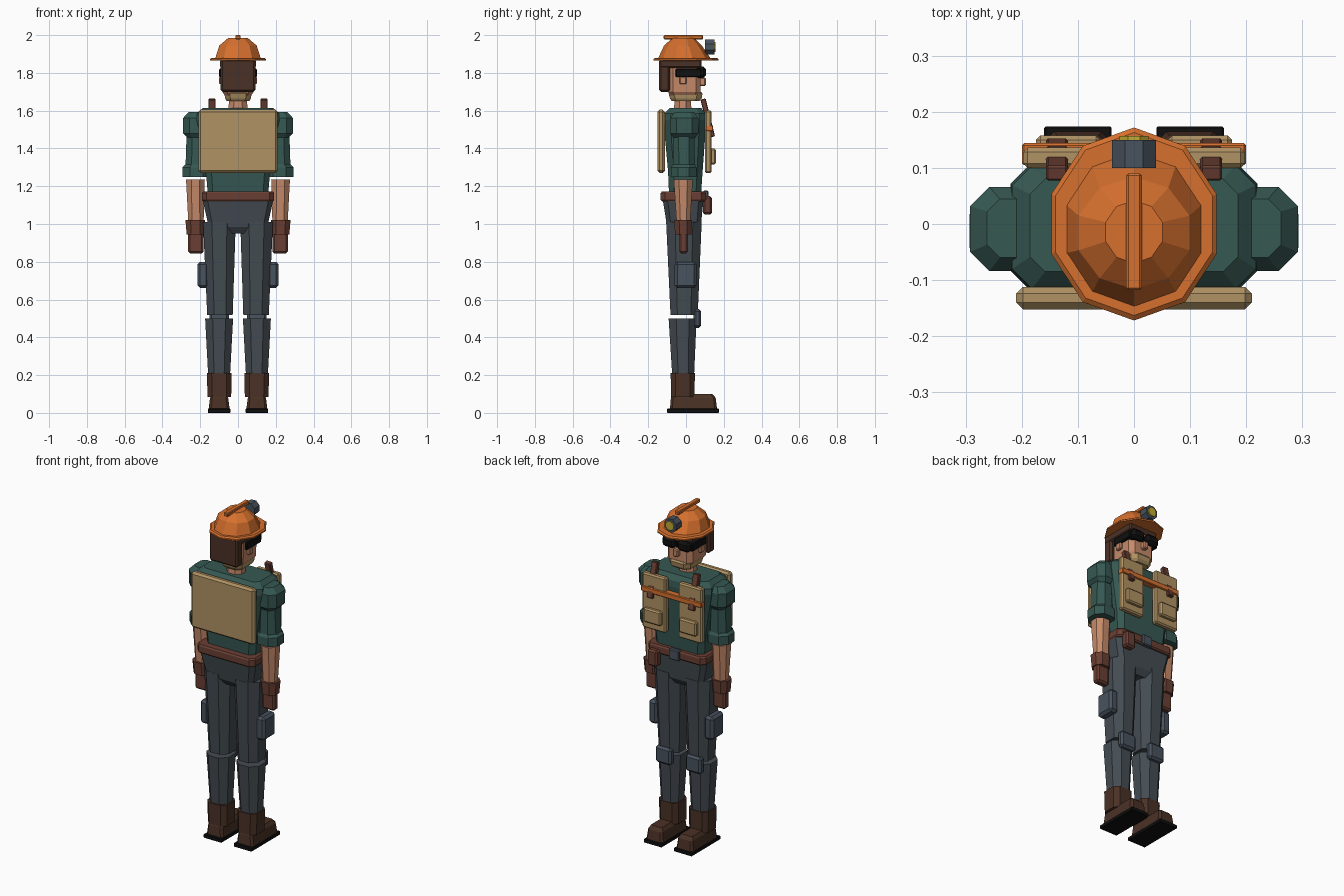
import bpy
import bmesh
from math import pi, cos, sin, radians
from mathutils import Matrix

if "Cube" in bpy.data.objects:
    bpy.data.objects.remove(bpy.data.objects["Cube"])


def material(name, *rgb):
    lin = [((c / 255 + 0.055) / 1.055) ** 2.4 for c in rgb] + [1]
    m = bpy.data.materials.new(name)
    m.use_nodes = True
    m.diffuse_color = lin
    bsdf = m.node_tree.nodes["Principled BSDF"]
    bsdf.inputs["Base Color"].default_value = lin
    bsdf.inputs["Roughness"].default_value = 0.9
    return m


orange = material("safety orange", 214, 112, 46)
tan = material("canvas tan", 176, 146, 99)
green = material("shirt green", 54, 88, 82)
grey = material("trouser grey", 68, 76, 82)
steel = material("pad grey", 72, 82, 94)
leather = material("leather brown", 106, 63, 51)
dark = material("dark brown", 74, 49, 37)
skin = material("skin", 198, 138, 106)
black = material("black", 16, 16, 17)
yellow = material("lamp yellow", 196, 170, 50)


def finish(name, bm, mat, bevel=0):
    bmesh.ops.recalc_face_normals(bm, faces=bm.faces)
    me = bpy.data.meshes.new(name)
    bm.to_mesh(me)
    bm.free()
    me.materials.append(mat)
    ob = bpy.data.objects.new(name, me)
    bpy.context.collection.objects.link(ob)
    if bevel:
        mod = ob.modifiers.new("bevel", "BEVEL")
        mod.width, mod.segments = bevel, 1
    return ob


def skin_rings(bm, rings):
    """Bridge equal-length loops of points and cap both ends."""
    loops = [[bm.verts.new(p) for p in ring] for ring in rings]
    n = len(loops[0])
    for a, b in zip(loops, loops[1:]):
        for i in range(n):
            bm.faces.new((a[i], a[(i + 1) % n], b[(i + 1) % n], b[i]))
    bm.faces.new(loops[0])
    bm.faces.new(loops[-1])


def loft(name, mat, rings, chamfer=0.3, s=1):
    """Stack chamfered rectangles given as (z, x0, x1, y0, y1)."""
    bm = bmesh.new()
    out = []
    for z, x0, x1, y0, y1 in rings:
        x0, x1 = sorted((s * x0, s * x1))
        c = chamfer * min(x1 - x0, y1 - y0)
        out.append([(x, y, z) for x, y in (
            (x0 + c, y0), (x1 - c, y0), (x1, y0 + c), (x1, y1 - c),
            (x1 - c, y1), (x0 + c, y1), (x0, y1 - c), (x0, y0 + c))])
    skin_rings(bm, out)
    return finish(name, bm, mat)


def box(name, mat, x, y, z, bevel=0.008, s=1, tilt=0):
    bm = bmesh.new()
    bmesh.ops.create_cube(bm, size=1)
    size = [b - a for a, b in (x, y, z)]
    mid = [(a + b) / 2 for a, b in (x, y, z)]
    mid[0] *= s
    bm.transform(Matrix.Translation(mid) @ Matrix.Rotation(tilt, 4, "X")
                 @ Matrix.Diagonal((*size, 1)))
    return finish(name, bm, mat, bevel)


def dome(name, mat, rings, sides=10):
    """Stack polygons given as (z, x radius, y radius, y centre)."""
    bm = bmesh.new()
    angles = [pi / 2 + 2 * pi * i / sides for i in range(sides)]
    skin_rings(bm, [[(rx * cos(a), cy + ry * sin(a), z) for a in angles]
                    for z, rx, ry, cy in rings])
    return finish(name, bm, mat)


def barrel(name, mat, r, y0, y1, z, x=0):
    bm = bmesh.new()
    angles = [pi / 8 + pi / 4 * i for i in range(8)]
    skin_rings(bm, [[(x + r * cos(a), y, z + r * sin(a)) for a in angles]
                    for y in (y0, y1)])
    return finish(name, bm, mat)


# Helmet with ridge and lamp
dome("helmet_brim", orange, [(1.865, .155, .172, 0), (1.873, .155, .172, 0),
                             (1.88, .147, .163, 0)])
dome("helmet_shell", orange, [(1.87, .129, .143, -.008), (1.945, .104, .1, -.016),
                              (1.986, .053, .056, -.014)])
box("helmet_ridge", orange, (-.014, .014), (-.118, .09), (1.978, 2), .004)
barrel("lamp_body", steel, .042, .1, .15, 1.937)
barrel("lamp_lens", yellow, .028, .148, .157, 1.937)

# Head
loft("head", skin, [(1.66, -.055, .055, -.07, .06), (1.7, -.083, .083, -.095, .078),
                    (1.86, -.087, .087, -.095, .078)], .15)
box("nose", skin, (-.016, .016), (.07, .105), (1.73, 1.775), .006)
box("hair_back", dark, (-.093, .093), (-.143, -.085), (1.7, 1.872), .01)
box("hair_top", dark, (-.094, .094), (-.14, .082), (1.825, 1.872), .008)
loft("bandana", tan, [(1.65, -.06, .06, -.075, .07), (1.665, -.068, .068, -.085, .083),
                      (1.69, -.072, .072, -.092, .087), (1.7, -.068, .068, -.085, .08)], .2)
loft("neck", skin, [(1.59, -.052, .052, -.065, .03), (1.66, -.047, .047, -.06, .025)])
box("goggle_strap", black, (-.1, .1), (-.055, .08), (1.777, 1.822), .004)

# Torso, belt and hips
loft("shirt", green, [(1.16, -.16, .16, -.09, .08), (1.28, -.17, .17, -.095, .088),
                      (1.55, -.22, .22, -.12, .108), (1.585, -.217, .217, -.115, .104),
                      (1.615, -.185, .185, -.085, .08)], .16)
loft("belt", leather, [(1.12, -.185, .185, -.128, .1), (1.128, -.191, .191, -.134, .106),
                       (1.163, -.191, .191, -.134, .106), (1.172, -.185, .185, -.128, .1)], .1)
box("belt_buckle", steel, (-.034, .034), (.09, .118), (1.115, 1.177), .005)
box("belt_pouch", leather, (.1, .165), (.09, .137), (1.05, 1.147), .01)
loft("hips", grey, [(.95, -.06, .06, -.075, .055), (.985, -.155, .155, -.1, .078),
                    (1.122, -.186, .186, -.122, .092)], .12)

# Back panel and chest band
box("pack_panel", tan, (-.21, .21), (-.152, -.112), (1.27, 1.605), .012)
box("chest_band", orange, (-.2, .2), (.105, .144), (1.49, 1.522), .004)

for side, s in (("left", 1), ("right", -1)):
    # Face details
    box(side + "_ear", skin, (.08, .101), (-.035, .003), (1.74, 1.78), .005, s)
    box(side + "_goggle_lens", black, (.008, .092), (.05, .107), (1.773, 1.833), .015, s)

    # Chest gear
    box(side + "_chest_plate", tan, (.042, .198), (.1, .136), (1.27, 1.6), .008, s)
    box(side + "_chest_pouch", tan, (.06, .175), (.125, .158), (1.315, 1.4), .008, s)
    box(side + "_chest_strap", leather, (.118, .157), (.101, .129), (1.458, 1.665),
        .004, s, radians(14))

    # Arms
    loft(side + "_shoulder", green, [(1.455, .19, .265, -.065, .048),
                                     (1.48, .17, .29, -.084, .066),
                                     (1.56, .17, .292, -.084, .066),
                                     (1.592, .18, .262, -.06, .045)], .28, s)
    loft(side + "_sleeve", green, [(1.3, .162, .278, -.07, .047),
                                   (1.48, .17, .272, -.068, .045)], .28, s)
    loft(side + "_sleeve_cuff", green, [(1.248, .148, .293, -.08, .055),
                                        (1.3, .148, .293, -.08, .055),
                                        (1.315, .16, .28, -.07, .047)], .28, s)
    loft(side + "_forearm", skin, [(1.01, .182, .263, -.05, .022),
                                   (1.235, .176, .275, -.065, .036)], .28, s)
    loft(side + "_glove_cuff", leather, [(.945, .178, .272, -.058, .028),
                                         (1.02, .174, .278, -.063, .033)], .28, s)
    box(side + "_hand", leather, (.182, .264), (-.036, .01), (.845, .955), .01, s)

    # Legs
    loft(side + "_thigh", grey, [(.517, .028, .163, -.082, .062),
                                 (1.01, .012, .185, -.105, .083)], .27, s)
    box(side + "_thigh_pocket", steel, (.155, .214), (-.06, .056), (.66, .8), .014, s)
    loft(side + "_shin", grey, [(.2, .042, .158, -.073, .043),
                                (.5, .026, .174, -.092, .056)], .27, s)
    box(side + "_knee_pad", steel, (.048, .152), (.04, .08), (.45, .55), .012, s)

    # Boots
    loft(side + "_boot_shaft", dark, [(.085, .036, .161, -.08, .045),
                                      (.212, .034, .165, -.081, .047)], .2, s)
    loft(side + "_boot_foot", dark, [(.018, .044, .156, -.085, .165),
                                     (.08, .052, .148, -.08, .157),
                                     (.1, .064, .136, -.07, .14)], .12, s)
    box(side + "_boot_sole", black, (.04, .16), (-.1, .174), (0, .022), .003, s)
